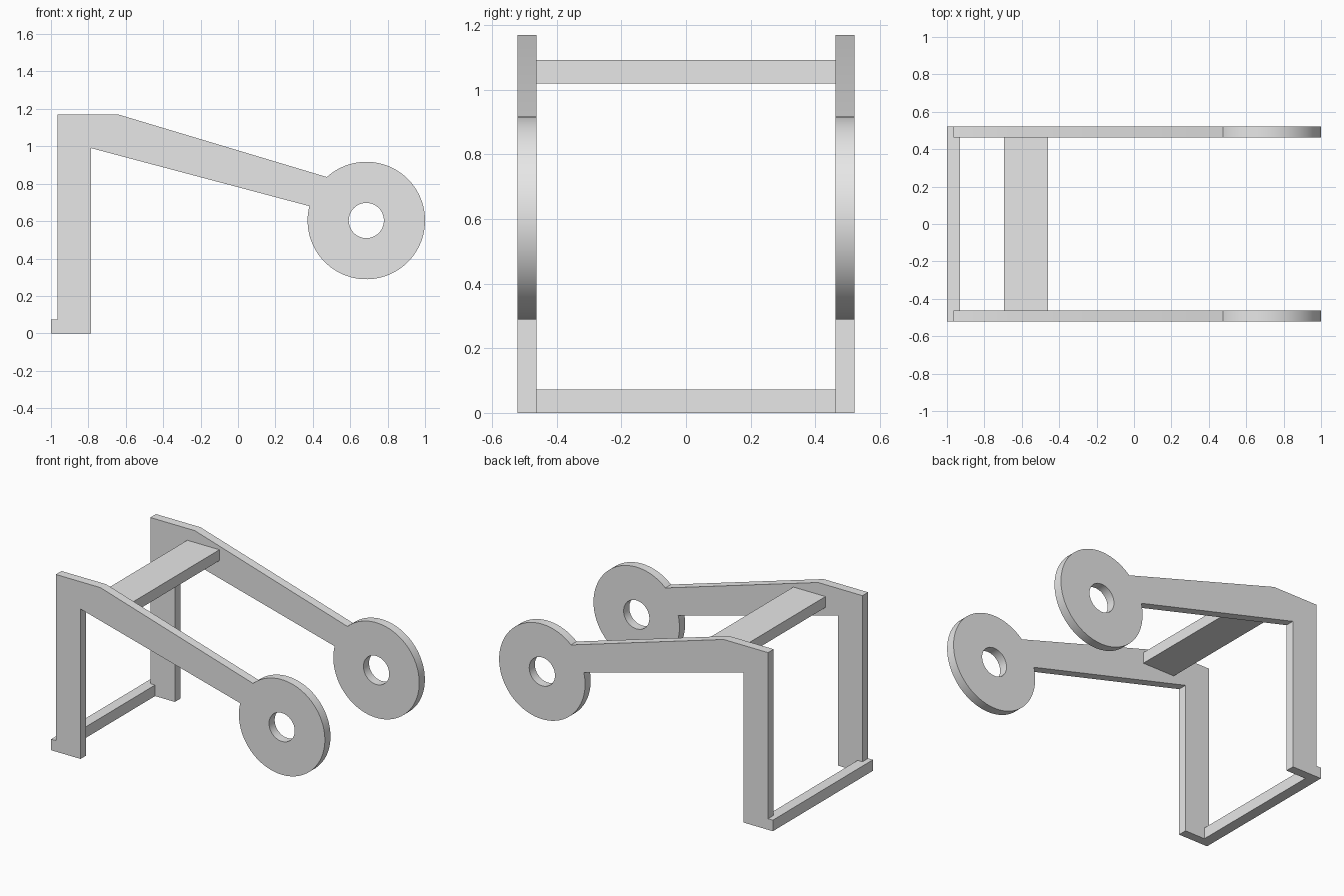
import bpy, bmesh
from math import cos, sin, radians
from mathutils import Vector

cube = bpy.data.objects.get("Cube")
if cube:
    bpy.data.objects.remove(cube, do_unlink=True)

# Single plain grey
grey = bpy.data.materials.new("plain grey")
grey.use_nodes = True
grey.diffuse_color = (0.8, 0.8, 0.8, 1)
grey.node_tree.nodes["Principled BSDF"].inputs["Base Color"].default_value = (0.8, 0.8, 0.8, 1)

INNER, OUTER = 0.463, 0.522      # side frame faces along y
HUB = Vector((0.686, 0.603))     # ring centre in x, z
RING, HOLE = 0.314, 0.094


def finish(bm, name):
    bmesh.ops.recalc_face_normals(bm, faces=bm.faces)
    mesh = bpy.data.meshes.new(name)
    bm.to_mesh(mesh)
    bm.free()
    mesh.materials.append(grey)
    obj = bpy.data.objects.new(name, mesh)
    bpy.context.collection.objects.link(obj)
    return obj


def arc(radius, start, end, steps):
    angles = [radians(start + (end - start) * i / steps) for i in range(steps + 1)]
    return [(HUB.x + radius * cos(a), HUB.y + radius * sin(a)) for a in angles]


def side_frame(name, y0, y1):
    # Foot, leg, sloping arm and ring as one outline, with a round hole
    outline = [(-0.785, 0), (-0.785, 0.99)]
    outline += arc(RING, 165.8, 492.2, 96)
    outline += [(-0.64, 1.17), (-0.965, 1.17), (-0.965, 0.073), (-1, 0.073), (-1, 0)]
    hole = arc(HOLE, 0, 360, 64)[:-1]
    bm = bmesh.new()
    edges = []
    for loop in (outline, hole):
        verts = [bm.verts.new((x, y0, z)) for x, z in loop]
        edges += [bm.edges.new((v, verts[i - 1])) for i, v in enumerate(verts)]
    bmesh.ops.triangle_fill(bm, edges=edges, use_beauty=True, normal=(0, -1, 0))
    ext = bmesh.ops.extrude_face_region(bm, geom=bm.faces[:])
    moved = [g for g in ext["geom"] if isinstance(g, bmesh.types.BMVert)]
    bmesh.ops.translate(bm, verts=moved, vec=(0, y1 - y0, 0))
    obj = finish(bm, name)
    bpy.ops.object.select_all(action='DESELECT')
    obj.select_set(True)
    bpy.context.view_layer.objects.active = obj
    bpy.ops.object.shade_smooth_by_angle(angle=radians(30))


def crossbar(name, x0, x1, z0, z1):
    bm = bmesh.new()
    bmesh.ops.create_cube(bm, size=1)
    bmesh.ops.scale(bm, verts=bm.verts, vec=(x1 - x0, 2 * INNER, z1 - z0))
    bmesh.ops.translate(bm, verts=bm.verts, vec=((x0 + x1) / 2, 0, (z0 + z1) / 2))
    finish(bm, name)


# Two matching sides joined by a low bar and an upper plate
side_frame("front_side_frame", -OUTER, -INNER)
side_frame("back_side_frame", INNER, OUTER)
crossbar("bottom_bar", -1, -0.93, 0, 0.073)
crossbar("upper_plate", -0.695, -0.46, 1.02, 1.092)
